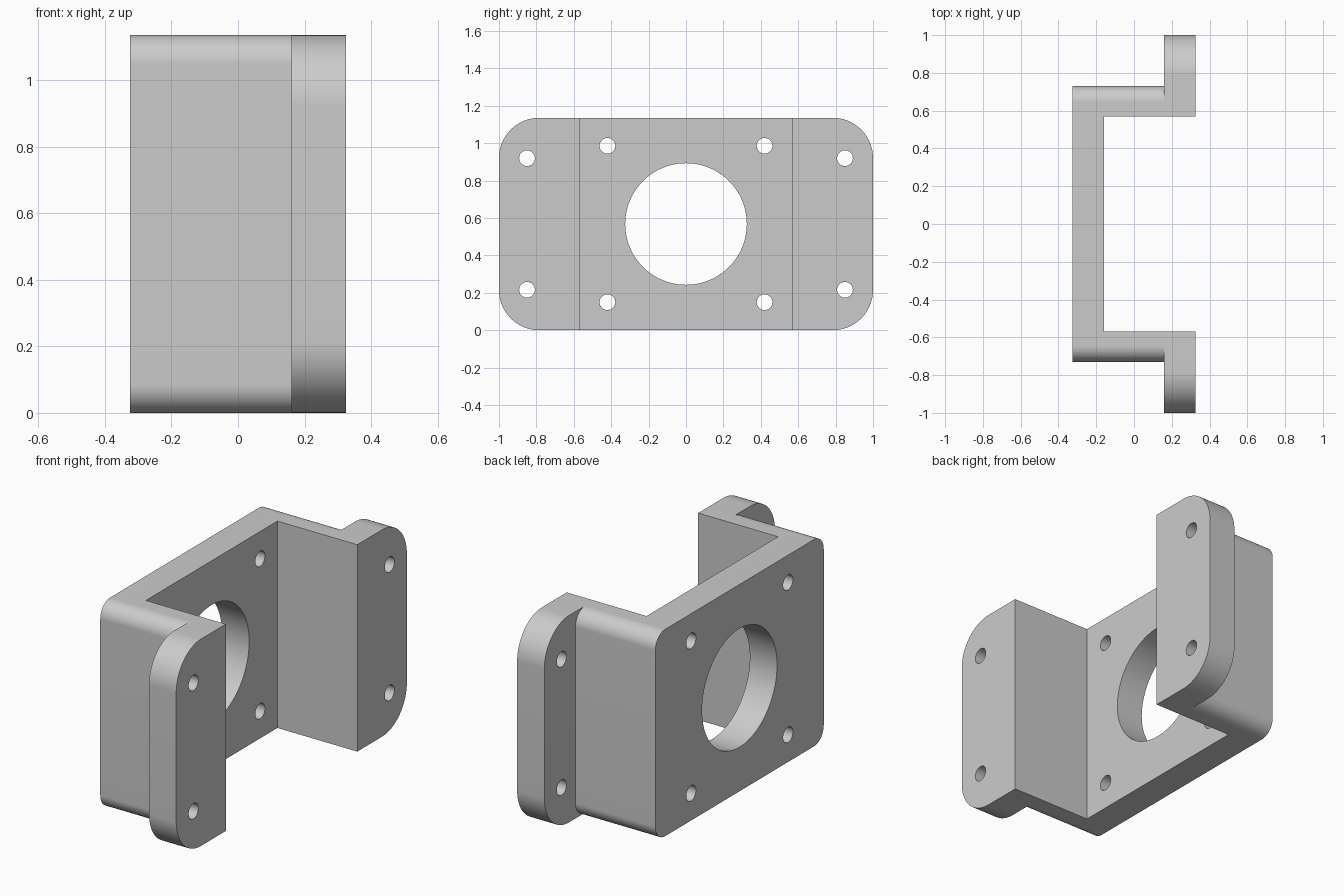
import bpy, bmesh, math
from mathutils import Matrix

cube = bpy.data.objects.get("Cube")
if cube:
    bpy.data.objects.remove(cube, do_unlink=True)

HEIGHT = 1.135
MID = HEIGHT / 2

metal = bpy.data.materials.new("plain grey")
metal.use_nodes = True
GREY = (0.6, 0.6, 0.6, 1)
metal.diffuse_color = GREY
metal.node_tree.nodes["Principled BSDF"].inputs["Base Color"].default_value = GREY


def add_object(name, bm):
    bmesh.ops.recalc_face_normals(bm, faces=bm.faces)
    mesh = bpy.data.meshes.new(name)
    bm.to_mesh(mesh)
    bm.free()
    mesh.materials.append(metal)
    obj = bpy.data.objects.new(name, mesh)
    bpy.context.collection.objects.link(obj)
    return obj


def rounded_block(name, x0, x1, half_width, radius, steps=24):
    """Rounded rectangle in the YZ plane, extruded along x."""
    bm = bmesh.new()
    points = []
    for corner, (sy, sz) in enumerate([(1, 1), (-1, 1), (-1, -1), (1, -1)]):
        for i in range(steps + 1):
            a = math.pi / 2 * (corner + i / steps)
            points.append((x0, sy * (half_width - radius) + radius * math.cos(a),
                           MID + sz * (MID - radius) + radius * math.sin(a)))
    face = bm.faces.new([bm.verts.new(p) for p in points])
    side = bmesh.ops.extrude_face_region(bm, geom=[face])["geom"]
    bmesh.ops.translate(bm, vec=(x1 - x0, 0, 0),
                        verts=[v for v in side if isinstance(v, bmesh.types.BMVert)])
    return add_object(name, bm)


def drill(name, y, z, radius, segments):
    bm = bmesh.new()
    bmesh.ops.create_cone(bm, cap_ends=True, segments=segments, radius1=radius,
                          radius2=radius, depth=2,
                          matrix=Matrix.Translation((0, y, z)) @ Matrix.Rotation(math.pi / 2, 4, "Y"))
    return add_object(name, bm)


def combine(target, tool, operation):
    mod = target.modifiers.new(operation.title(), "BOOLEAN")
    mod.operation = operation
    mod.solver = "EXACT"
    mod.object = tool
    bpy.context.view_layer.objects.active = target
    bpy.ops.object.modifier_apply(modifier=mod.name)
    bpy.data.objects.remove(tool, do_unlink=True)


# Box-shaped body joined to the wider mounting flange
bracket = rounded_block("motor_bracket", -0.325, 0.2, 0.73, 0.085)
combine(bracket, rounded_block("flange", 0.16, 0.325, 1.0, 0.215), "UNION")

# Open channel through the middle
bm = bmesh.new()
bmesh.ops.create_cube(bm, size=1, matrix=Matrix.Translation((0.34, 0, MID))
                      @ Matrix.Diagonal((1, 1.14, 2, 1)))
combine(bracket, add_object("channel_cutter", bm), "DIFFERENCE")

# Large centre bore, four plate holes and four flange holes
combine(bracket, drill("bore_cutter", 0, MID, 0.325, 96), "DIFFERENCE")
for y, dz in [(0.42, 0.418), (0.85, 0.352)]:
    for sy in (-1, 1):
        for sz in (-1, 1):
            combine(bracket, drill("hole_cutter", sy * y, MID + sz * dz, 0.042, 32), "DIFFERENCE")

bpy.ops.object.select_all(action="DESELECT")
bracket.select_set(True)
bpy.context.view_layer.objects.active = bracket
bpy.ops.object.shade_smooth_by_angle(angle=math.radians(30))
